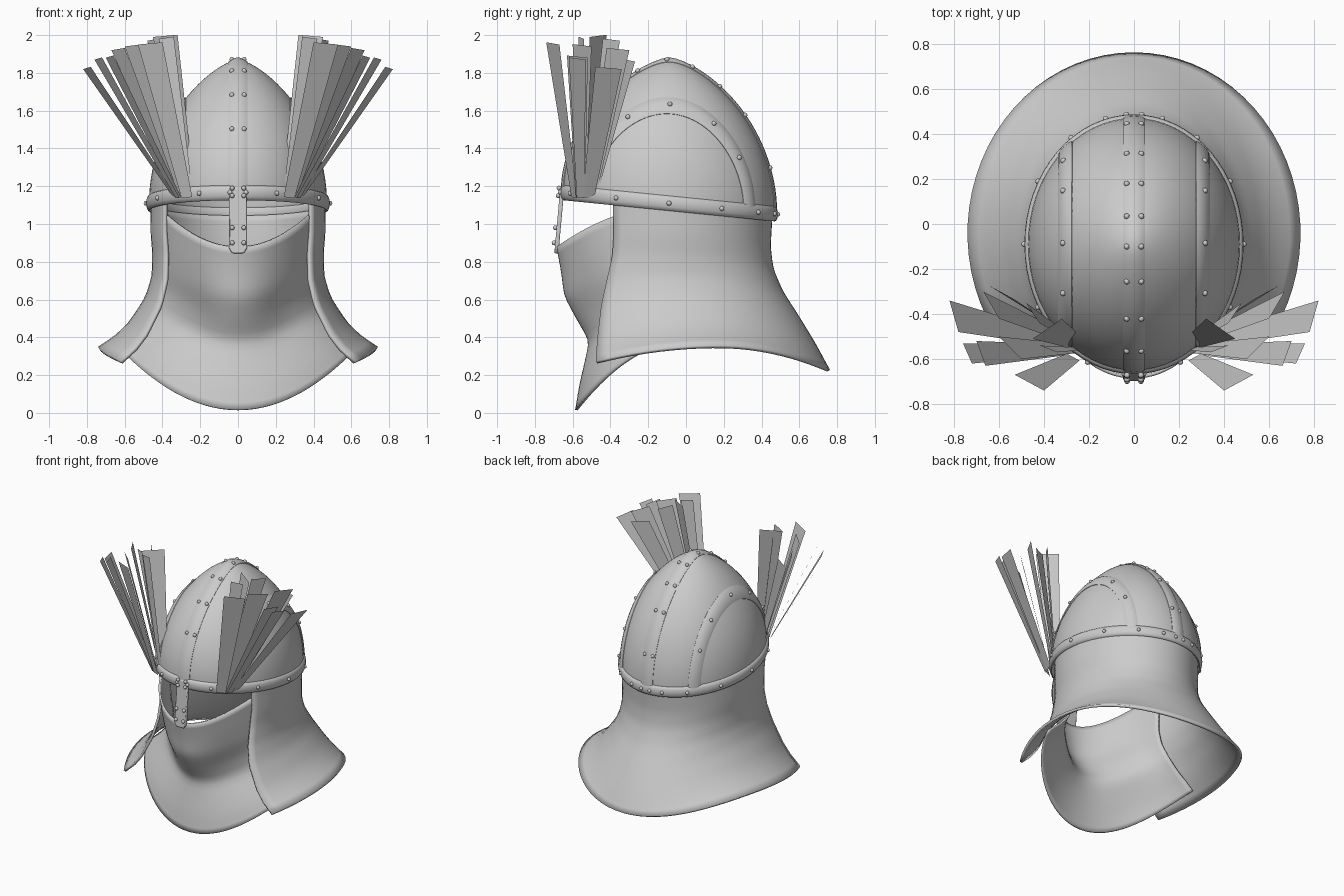
import bpy, bmesh
from math import sin, cos, pi, radians, sqrt
from mathutils import Vector

if "Cube" in bpy.data.objects:
    bpy.data.objects.remove(bpy.data.objects["Cube"])

steel = bpy.data.materials.new("plain grey")
steel.use_nodes = True
GREY = (0.6, 0.6, 0.6, 1)
steel.diffuse_color = GREY
steel.node_tree.nodes["Principled BSDF"].inputs["Base Color"].default_value = GREY

RX, RY, CY, TOP, RIM = 0.465, 0.555, -0.09, 1.865, 1.11


def finish(name, bm, smooth=40, thick=0, subsurf=0):
    bmesh.ops.remove_doubles(bm, verts=bm.verts, dist=1e-5)
    bmesh.ops.recalc_face_normals(bm, faces=bm.faces)
    mesh = bpy.data.meshes.new(name)
    bm.to_mesh(mesh)
    bm.free()
    mesh.materials.append(steel)
    ob = bpy.data.objects.new(name, mesh)
    bpy.context.collection.objects.link(ob)
    if thick:
        mod = ob.modifiers.new("thickness", "SOLIDIFY")
        mod.thickness, mod.offset = thick, 0
    if subsurf:
        mod = ob.modifiers.new("soften", "SUBSURF")
        mod.levels = mod.render_levels = subsurf
    if smooth:
        bpy.ops.object.select_all(action="DESELECT")
        bpy.context.view_layer.objects.active = ob
        ob.select_set(True)
        bpy.ops.object.shade_smooth_by_angle(angle=radians(smooth))
    return ob


def grid(bm, rows, wrap=False):
    """Join rows of points into a quad sheet."""
    vs = [[bm.verts.new(p) for p in row] for row in rows]
    n = len(vs[0])
    for a, b in zip(vs, vs[1:]):
        for i in range(n if wrap else n - 1):
            j = (i + 1) % n
            bm.faces.new((a[i], a[j], b[j], b[i]))
    return vs


def rim_z(y):
    return RIM - 0.1 * (y - CY)


def dome(x, y, lift=0):
    """Point on the skull surface above x, y, pushed out by lift."""
    r = min(1, sqrt((x / RX) ** 2 + ((y - CY) / RY) ** 2))
    t = sqrt(max(0, 1 - r ** (1 / 0.7)))
    z = rim_z(y) + t * (TOP - rim_z(y))
    out = Vector((x / RX ** 2, (y - CY) / RY ** 2, t * 0.75 / 0.75 ** 2))
    return Vector((x, y, z)) + out.normalized() * lift


def slice_y(x, phi):
    return CY - RY * sqrt(max(0, 1 - (x / RX) ** 2)) * cos(phi)


def lerp_rows(table, h):
    """Smooth lookup in rows whose first entry is the position."""
    for a, b in zip(table, table[1:]):
        if h <= b[0]:
            k = (h - a[0]) / (b[0] - a[0])
            return [p + (q - p) * k for p, q in zip(a, b)]
    return table[-1]


# skull
bm = bmesh.new()
rows = []
for i in range(25):
    r = cos(pi / 2 * i / 24)
    rows.append([dome(RX * r * cos(a), CY + RY * r * sin(a))
                 for a in (2 * pi * k / 64 for k in range(64))])
grid(bm, rows, wrap=True)
finish("skull", bm, thick=0.012)


# raised bands over the skull: centre ridge and two side arches
def band(name, x0, w):
    bm = bmesh.new()
    profile = [(-w, -0.005), (-w, 0.009), (-w * 0.6, 0.016), (0, 0.018),
               (w * 0.6, 0.016), (w, 0.009), (w, -0.005)]
    grid(bm, [[dome(x0 + dx, slice_y(x0 + dx, pi * i / 48), h) for dx, h in profile]
              for i in range(49)])
    finish(name, bm)


band("centre_band", 0, 0.048)
band("left_arch_band", 0.3, 0.03)
band("right_arch_band", -0.3, 0.03)

# rim band
bm = bmesh.new()
rows = []
for k in range(65):
    a = 2 * pi * k / 64
    row = []
    for j in range(12):
        q = 2 * pi * j / 12
        off = 0.004 + 0.018 * cos(q)
        x, y = (RX + off) * cos(a), CY + (RY + off) * sin(a)
        row.append((x, y, rim_z(y) + 0.04 * sin(q)))
    rows.append(row)
grid(bm, rows, wrap=True)
finish("rim_band", bm)

# nose guard with rounded tip
bm = bmesh.new()
outline = [(-0.046, 1.19), (-0.048, 0.87), (-0.03, 0.845), (0.03, 0.845),
           (0.048, 0.87), (0.046, 1.19)]
face = bm.faces.new([bm.verts.new((x, -0.666 - 0.09 * (1.19 - z), z)) for x, z in outline])
new = bmesh.ops.extrude_face_region(bm, geom=[face])["geom"]
bmesh.ops.translate(bm, vec=(0, 0.022, 0), verts=[v for v in new if isinstance(v, bmesh.types.BMVert)])
ob = finish("nose_guard", bm)
mod = ob.modifiers.new("rounded", "BEVEL")
mod.width, mod.segments = 0.006, 2

# rivets
bm = bmesh.new()
spots = []
for sx in (-1, 1):
    for y in (0.43, 0.3, 0.17, 0.03, -0.1, -0.25, -0.41, -0.55):
        spots.append(dome(0.031 * sx, y, 0.015))
    for y in (-0.45, -0.3, -0.085, 0.14, 0.27):
        spots.append(dome(0.3 * sx, y, 0.019))
    for z in (1.15, 1.19, 0.98, 0.9):
        spots.append(Vector((0.031 * sx, -0.672 - 0.09 * (1.19 - z), z)))
    for deg in (-85, -65, -50, -29, 0, 29, 55, 75, 86):
        a = radians(deg)
        y = CY + (RY + 0.022) * sin(a)
        spots.append(Vector((sx * (RX + 0.022) * cos(a), y, rim_z(y))))
for p in spots:
    ball = bmesh.ops.create_uvsphere(bm, u_segments=10, v_segments=6, radius=0.013)
    bmesh.ops.translate(bm, vec=p, verts=ball["verts"])
finish("rivets", bm)

# neck curtain: height fraction, side radius, back, centre
CURTAIN = [(0, 0.455, 0.45, -0.09), (0.2, 0.455, 0.44, -0.09), (0.35, 0.445, 0.455, -0.09),
           (0.5, 0.45, 0.51, -0.09), (0.65, 0.485, 0.59, -0.08), (0.83, 0.575, 0.68, -0.06),
           (0.92, 0.645, 0.72, -0.05), (1, 0.735, 0.755, -0.04)]
bm = bmesh.new()
rows = []
for i in range(25):
    h, rx, back, cy = lerp_rows(CURTAIN, i / 24)
    row = []
    for k in range(49):
        a = radians(-33 + 246 * k / 48)
        x, y = rx * cos(a), cy + (back - cy) * sin(a)
        hem_y = -0.04 + 0.795 * sin(a)
        hem = 0.35 - (0.37 if hem_y > 0.17 else 0.2) * (hem_y - 0.17) ** 2
        top = rim_z(CY + RY * sin(a)) - 0.01
        row.append((x, y, top + (hem - top) * h))
    rows.append(row)
grid(bm, rows)
for _ in range(2):
    bmesh.ops.smooth_vert(bm, verts=[v for v in bm.verts if not v.is_boundary], factor=0.5,
                          use_axis_x=True, use_axis_y=True, use_axis_z=True)
finish("neck_curtain", bm, thick=0.018, smooth=60)

# face scarf: position, side radius, front, centre, front height, side height, fold depth
SCARF = [(0, 0.425, -0.68, -0.09, 0.88, 1.08, 0), (0.15, 0.425, -0.655, -0.09, 0.75, 0.92, 0.01),
         (0.3, 0.42, -0.64, -0.09, 0.62, 0.79, 0.03), (0.45, 0.42, -0.575, -0.07, 0.5, 0.67, 0.04),
         (0.6, 0.46, -0.505, -0.05, 0.38, 0.56, 0.03), (0.72, 0.54, -0.53, -0.03, 0.27, 0.47, 0.01),
         (0.86, 0.61, -0.56, -0.01, 0.14, 0.41, 0), (1, 0.665, -0.58, 0, 0.015, 0.36, 0)]
bm = bmesh.new()
rows = []
for i in range(25):
    h, rx, front, cy, zf, zs, fold = lerp_rows(SCARF, i / 24)
    row = []
    for k in range(41):
        a = radians(-76 + 152 * k / 40)
        s = 1 - fold * (1 - cos(4.5 * a)) * cos(a)
        row.append((rx * s * sin(a), cy + (front - cy) * s * cos(a),
                    zf + (zs - zf) * sin(a) ** 2 / 0.94))
    rows.append(row)
grid(bm, rows)
for _ in range(2):
    bmesh.ops.smooth_vert(bm, verts=[v for v in bm.verts if not v.is_boundary], factor=0.5,
                          use_axis_x=True, use_axis_y=True, use_axis_z=True)
finish("face_scarf", bm, thick=0.014, smooth=60)

# plumes: flat tapered feathers, each given by its two tip corners (x, y) and height
PLUMES = [(0.82, -0.34, 0.78, -0.48, 1.82), (0.76, -0.53, 0.72, -0.62, 1.87),
          (0.70, -0.52, 0.66, -0.63, 1.88), (0.53, -0.67, 0.40, -0.74, 1.95),
          (0.65, -0.27, 0.54, -0.33, 1.86), (0.67, -0.30, 0.60, -0.42, 1.92),
          (0.45, -0.51, 0.32, -0.42, 1.99), (0.60, -0.50, 0.50, -0.60, 1.94),
          (0.48, -0.35, 0.42, -0.44, 1.97), (0.42, -0.54, 0.34, -0.57, 1.98)]
for side, sx in (("left", 1), ("right", -1)):
    bm = bmesh.new()
    for x1, y1, x2, y2, z in PLUMES:
        tips = [Vector((x1, y1, z)), Vector((x2, y2, z + 0.012))]
        mid = (tips[0] + tips[1]) / 2
        root = Vector((0.25 + 0.18 * (mid.x - 0.35), -0.54 + 0.25 * (mid.y + 0.5), 1.14))
        half = (tips[1] - tips[0]) * 0.22
        pts = tips + [root + half, root - half]
        bm.faces.new([bm.verts.new((p.x * sx, p.y, p.z)) for p in pts])
    finish(side + "_plume", bm, smooth=0)
